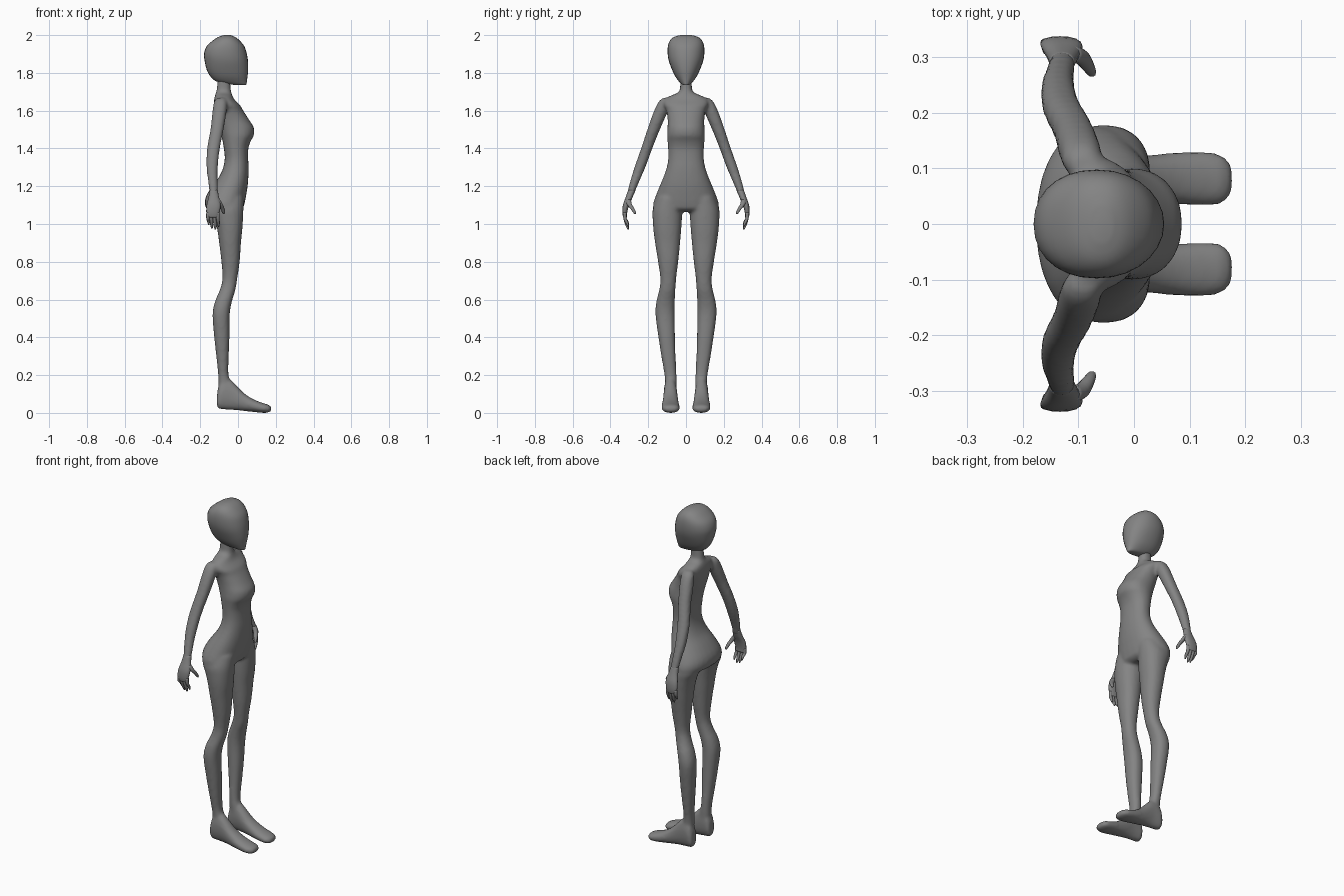
import bpy, bmesh, math

skin = bpy.data.materials.new("plain_grey")
skin.diffuse_color = (0.23, 0.23, 0.23, 1)


def spline(rows, steps):
    """Smoothly interpolate the cross-section rows."""
    out = []
    for i in range(len(rows) - 1):
        p0, p1 = rows[max(i - 1, 0)], rows[i]
        p2, p3 = rows[i + 1], rows[min(i + 2, len(rows) - 1)]
        for k in range(steps):
            t = k / steps
            out.append([0.5 * (2 * b + (c - a) * t + (2 * a - 5 * b + 4 * c - d) * t * t
                               + (3 * b - a - 3 * c + d) * t ** 3)
                        for a, b, c, d in zip(p0, p1, p2, p3)])
    return out + [list(rows[-1])]


def loft(bm, rows, axis="z", side=1, n=20, steps=3, power=2.2):
    """Rows: position on axis, low/high of the other axis, low/high of y."""
    rings = []
    for t, a0, a1, b0, b1 in spline(rows, steps):
        ring = []
        for k in range(n):
            ang = 2 * math.pi * k / n
            c, s = math.cos(ang), math.sin(ang)
            u = (a0 + a1) / 2 + (a1 - a0) / 2 * math.copysign(abs(c) ** (2 / power), c)
            v = side * ((b0 + b1) / 2 + (b1 - b0) / 2 * math.copysign(abs(s) ** (2 / power), s))
            ring.append(bm.verts.new((u, v, t) if axis == "z" else (t, v, u)))
        rings.append(ring)
    for r, q in zip(rings, rings[1:]):
        for k in range(n):
            bm.faces.new((r[k], r[(k + 1) % n], q[(k + 1) % n], q[k]))
    bm.faces.new(rings[0])
    bm.faces.new(rings[-1])


def finish(name, bm):
    bmesh.ops.recalc_face_normals(bm, faces=bm.faces)
    for f in bm.faces:
        f.smooth = True
    me = bpy.data.meshes.new(name)
    bm.to_mesh(me)
    bm.free()
    me.materials.append(skin)
    ob = bpy.data.objects.new(name, me)
    bpy.context.collection.objects.link(ob)
    return ob


def symmetric(rows):
    return [(z, a, b, -w, w) for z, a, b, w in rows]


# Head: z, back, front, half width
head = symmetric([
    (1.735, 0.0, 0.042, 0.012), (1.741, -0.06, 0.045, 0.024), (1.755, -0.115, 0.047, 0.038),
    (1.78, -0.145, 0.05, 0.056), (1.815, -0.165, 0.054, 0.073), (1.86, -0.176, 0.053, 0.09),
    (1.90, -0.18, 0.047, 0.097), (1.94, -0.167, 0.034, 0.096), (1.97, -0.135, 0.01, 0.086),
    (1.99, -0.105, -0.015, 0.064), (2.0, -0.075, -0.04, 0.03)])
bm = bmesh.new()
loft(bm, head, n=28)
finish("head", bm)

# Neck, chest, waist and hips
torso = symmetric([
    (1.80, -0.105, -0.04, 0.03), (1.74, -0.11, -0.04, 0.031), (1.70, -0.115, -0.036, 0.037),
    (1.68, -0.122, -0.03, 0.08), (1.66, -0.126, -0.02, 0.115), (1.63, -0.127, 0.01, 0.118),
    (1.60, -0.125, 0.028, 0.104), (1.55, -0.115, 0.06, 0.097), (1.51, -0.102, 0.084, 0.098),
    (1.47, -0.09, 0.084, 0.1), (1.44, -0.082, 0.068, 0.098), (1.40, -0.075, 0.055, 0.095),
    (1.35, -0.07, 0.054, 0.094), (1.30, -0.078, 0.056, 0.102), (1.25, -0.1, 0.055, 0.119),
    (1.20, -0.137, 0.051, 0.14), (1.15, -0.168, 0.043, 0.16), (1.11, -0.176, 0.035, 0.173),
    (1.08, -0.165, 0.025, 0.17), (1.065, -0.13, 0.0, 0.13)])

# Limbs: z, back, front, inner, outer
leg = [
    (1.14, -0.14, 0.03, 0.015, 0.155), (1.08, -0.146, 0.029, 0.018, 0.176),
    (1.03, -0.126, 0.027, 0.021, 0.177), (0.97, -0.11, 0.023, 0.025, 0.173),
    (0.90, -0.1, 0.016, 0.031, 0.164), (0.80, -0.088, 0.009, 0.041, 0.148),
    (0.71, -0.082, -0.004, 0.052, 0.136), (0.65, -0.097, -0.014, 0.056, 0.142),
    (0.59, -0.122, -0.032, 0.059, 0.157), (0.52, -0.135, -0.044, 0.06, 0.162),
    (0.40, -0.126, -0.045, 0.058, 0.146), (0.30, -0.115, -0.049, 0.055, 0.131),
    (0.20, -0.105, -0.05, 0.05, 0.114), (0.14, -0.104, -0.03, 0.049, 0.11),
    (0.08, -0.1, -0.02, 0.05, 0.112)]
arm = [
    (1.668, -0.11, -0.07, 0.09, 0.12), (1.65, -0.126, -0.06, 0.085, 0.143),
    (1.60, -0.135, -0.06, 0.095, 0.169), (1.50, -0.146, -0.076, 0.138, 0.205),
    (1.40, -0.164, -0.096, 0.178, 0.238), (1.30, -0.167, -0.107, 0.215, 0.273),
    (1.20, -0.155, -0.107, 0.258, 0.303), (1.15, -0.151, -0.106, 0.276, 0.314)]
# Foot: x, bottom, top, inner, outer
foot = [
    (-0.112, 0.04, 0.08, 0.065, 0.1), (-0.104, 0.022, 0.14, 0.052, 0.115),
    (-0.08, 0.018, 0.18, 0.049, 0.118), (-0.045, 0.016, 0.18, 0.047, 0.118),
    (-0.01, 0.014, 0.147, 0.044, 0.12), (0.03, 0.01, 0.106, 0.04, 0.124),
    (0.08, 0.005, 0.073, 0.035, 0.129), (0.13, 0.0, 0.053, 0.033, 0.13),
    (0.162, 0.002, 0.043, 0.038, 0.122), (0.177, 0.012, 0.03, 0.06, 0.1)]

# Body fused into one smooth skin
bm = bmesh.new()
loft(bm, torso, n=28)
for side in (1, -1):
    loft(bm, leg, side=side)
    loft(bm, arm, side=side)
    loft(bm, foot, axis="x", side=side)
body = finish("body", bm)
fuse = body.modifiers.new("fuse", "REMESH")
fuse.mode = "VOXEL"
fuse.voxel_size = 0.009
fuse.use_smooth_shade = True
soften = body.modifiers.new("soften", "SMOOTH")
soften.factor = 0.5
soften.iterations = 5

# Hands: palm, four fingers and a thumb, mirrored across y
bm = bmesh.new()
loft(bm, [(1.18, -0.151, -0.108, 0.268, 0.306), (1.14, -0.156, -0.1, 0.283, 0.32),
          (1.10, -0.166, -0.092, 0.301, 0.334), (1.06, -0.168, -0.098, 0.311, 0.337),
          (1.035, -0.162, -0.104, 0.313, 0.333)], n=16)


def digit(points):
    loft(bm, [(z, x - r, x + r, y - r, y + r) for x, y, z, r in points], n=10)


for x, tip in ((-0.159, 0.995), (-0.142, 0.975), (-0.124, 0.97), (-0.107, 0.985)):
    digit([(x, 0.324, 1.06, 0.009), (x, 0.323, 1.03, 0.009),
           (x + 0.003, 0.312, tip + 0.02, 0.008), (x + 0.004, 0.305, tip, 0.003)])
digit([(-0.11, 0.305, 1.13, 0.014), (-0.095, 0.3, 1.105, 0.014),
       (-0.082, 0.283, 1.08, 0.011), (-0.076, 0.272, 1.06, 0.008), (-0.075, 0.269, 1.052, 0.003)])
hands = finish("hands", bm)
mirror = hands.modifiers.new("mirror", "MIRROR")
mirror.use_axis = (False, True, False)
